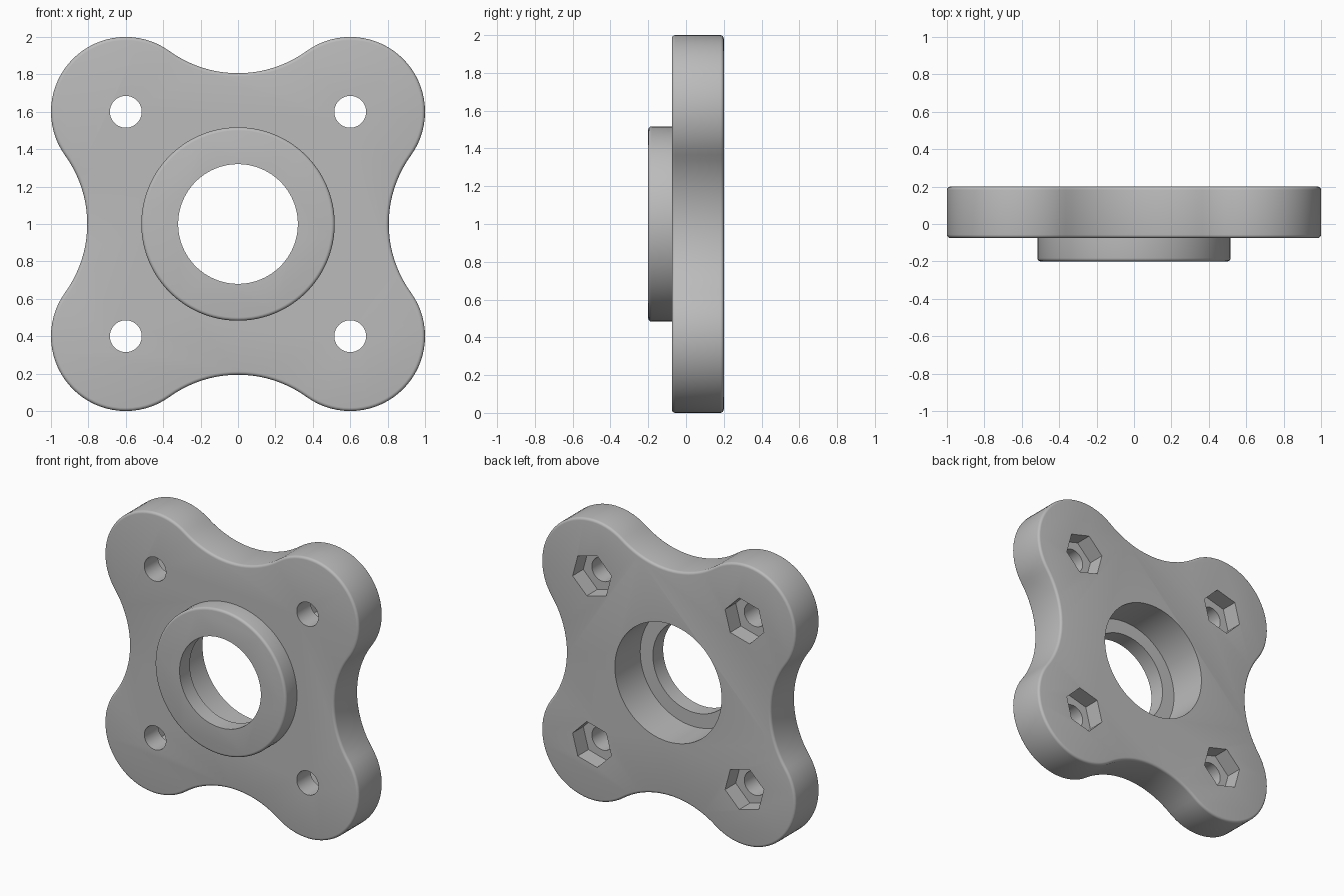
import bpy, bmesh
from math import sin, cos, pi, atan2, hypot, radians
from mathutils import Matrix, Vector

if "Cube" in bpy.data.objects:
    bpy.data.objects.remove(bpy.data.objects["Cube"], do_unlink=True)

grey = bpy.data.materials.new("plain_grey")
grey.use_nodes = True
grey.diffuse_color = (0.5, 0.5, 0.5, 1)
grey.node_tree.nodes["Principled BSDF"].inputs["Base Color"].default_value = (0.5, 0.5, 0.5, 1)

FRONT, STEP, BACK = -0.2, -0.075, 0.2
HOLE, LOBE, WAIST = 0.6, 0.4, 0.806
ROUND = 0.018


def prism(name, outline, y0, y1, rounded=()):
    """Extrude an (x, z) outline from y0 to y1, rounding the rims listed."""
    bm = bmesh.new()
    front = bm.faces.new([bm.verts.new((x, y0, z + 1)) for x, z in outline])
    ext = bmesh.ops.extrude_face_region(bm, geom=[front], use_keep_orig=True)
    verts = [g for g in ext["geom"] if isinstance(g, bmesh.types.BMVert)]
    bmesh.ops.translate(bm, verts=verts, vec=(0, y1 - y0, 0))
    bmesh.ops.recalc_face_normals(bm, faces=bm.faces)
    rims = [e for e in bm.edges
            if any(all(abs(v.co.y - y) < 1e-5 for v in e.verts) for y in rounded)]
    if rims:
        bmesh.ops.bevel(bm, geom=rims, offset=ROUND, segments=4, profile=0.5, affect='EDGES')
    mesh = bpy.data.meshes.new(name)
    bm.to_mesh(mesh)
    bm.free()
    mesh.materials.append(grey)
    obj = bpy.data.objects.new(name, mesh)
    bpy.context.collection.objects.link(obj)
    return obj


def ring(radius, sides, cx=0, cz=0, turn=0):
    return [(cx + radius * cos(turn + 2 * pi * i / sides),
             cz + radius * sin(turn + 2 * pi * i / sides)) for i in range(sides)]


def arc(cx, cz, radius, a0, a1, steps):
    return [(cx + radius * cos(a0 + (a1 - a0) * i / steps),
             cz + radius * sin(a0 + (a1 - a0) * i / steps)) for i in range(steps)]


# Four-lobed outline: one waist arc and one lobe arc, repeated by quarter turns
rise = WAIST - HOLE
waist_r = (HOLE**2 + rise**2 - LOBE**2) / (2 * (LOBE - rise))
waist_c = WAIST + waist_r
tangent = atan2(waist_c - HOLE, -HOLE)
quarter = arc(HOLE, HOLE, LOBE, pi / 2 - tangent, tangent, 32)
quarter += arc(0, waist_c, waist_r, tangent - pi, -tangent, 20)
outline = []
for k in range(4):
    turn = Matrix.Rotation(k * pi / 2, 2)
    outline += [tuple(turn @ Vector(p)) for p in quarter]

# Plate with raised collar
plate = prism("flange_plate", outline, STEP, BACK, (STEP, BACK))
collar = prism("collar", ring(0.517, 96), FRONT, 0, (FRONT,))

# Bore, rear seat, bolt holes and nut pockets
cutters = [prism("bore", ring(0.32, 96), -0.5, 0.5),
           prism("rear_seat", ring(0.42, 96), -0.085, 0.5)]
for k in range(4):
    a = pi / 4 + k * pi / 2
    cx, cz = HOLE * 2**0.5 * cos(a), HOLE * 2**0.5 * sin(a)
    cutters.append(prism("bolt_hole", ring(0.085, 48, cx, cz), -0.5, 0.5))
    cutters.append(prism("nut_pocket", ring(0.158, 6, cx, cz, a), BACK - 0.12, 0.5))

for tool in [collar] + cutters:
    mod = plate.modifiers.new(tool.name, 'BOOLEAN')
    mod.operation = 'UNION' if tool is collar else 'DIFFERENCE'
    mod.solver = 'EXACT'
    mod.object = tool

bpy.ops.object.select_all(action='DESELECT')
plate.select_set(True)
bpy.context.view_layer.objects.active = plate
for mod in list(plate.modifiers):
    bpy.ops.object.modifier_apply(modifier=mod.name)
for tool in [collar] + cutters:
    bpy.data.objects.remove(tool, do_unlink=True)
bpy.ops.object.shade_smooth_by_angle(angle=radians(30))
